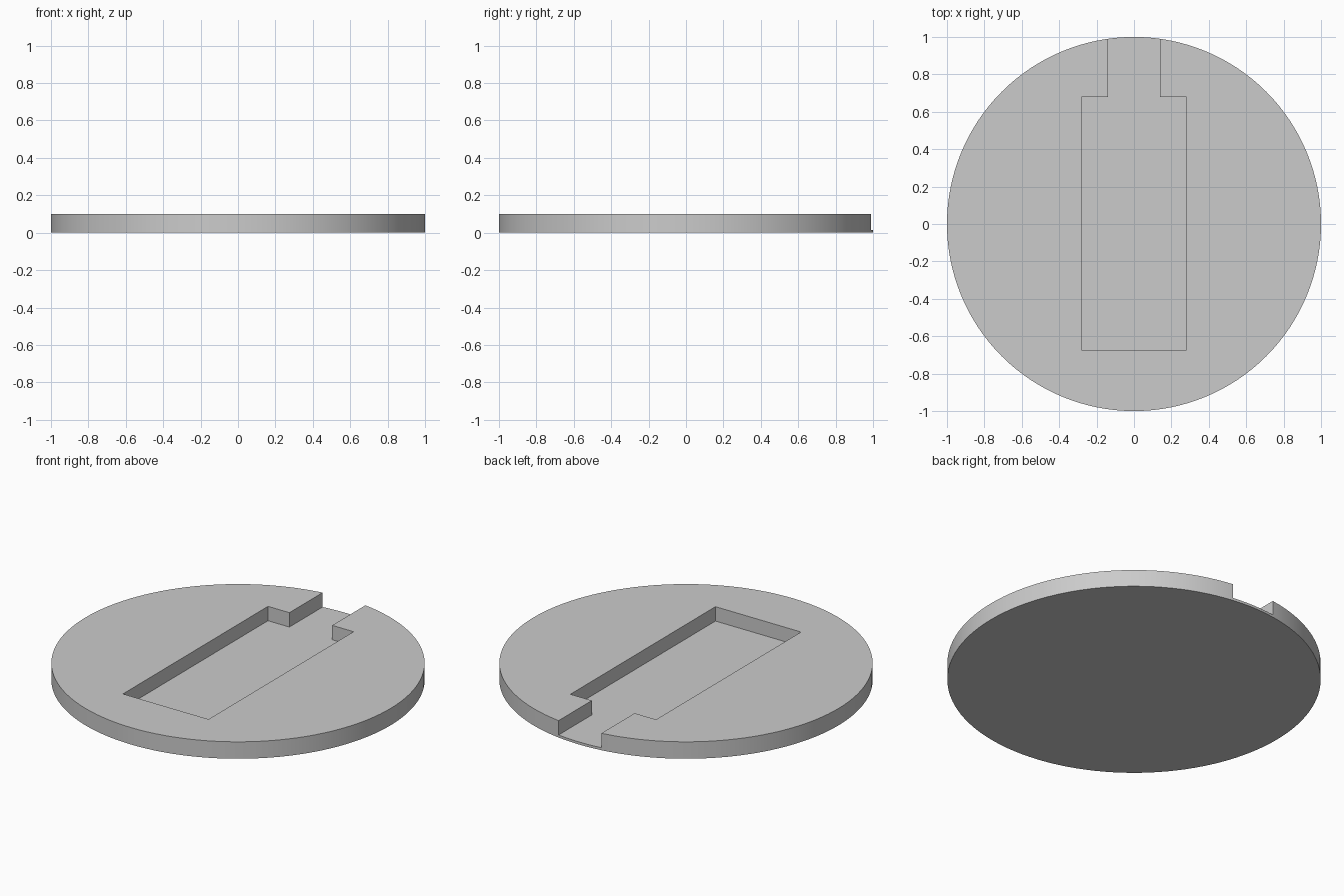
import bpy
import bmesh
import math

HEIGHT = 0.1
FLOOR = 0.015

default = bpy.data.objects.get("Cube")
if default:
    bpy.data.objects.remove(default, do_unlink=True)

# Single flat grey
grey = bpy.data.materials.new("plain grey")
grey.use_nodes = True
colour = (0.6, 0.6, 0.6, 1)
grey.diffuse_color = colour
grey.node_tree.nodes["Principled BSDF"].inputs["Base Color"].default_value = colour


def prism(name, outline, bottom, top):
    """Extrude a closed outline upwards into a solid."""
    bm = bmesh.new()
    base = bm.faces.new([bm.verts.new((x, y, bottom)) for x, y in outline])
    extruded = bmesh.ops.extrude_face_region(bm, geom=[base], use_keep_orig=True)
    verts = [v for v in extruded["geom"] if isinstance(v, bmesh.types.BMVert)]
    bmesh.ops.translate(bm, verts=verts, vec=(0, 0, top - bottom))
    bmesh.ops.recalc_face_normals(bm, faces=bm.faces)
    mesh = bpy.data.meshes.new(name)
    bm.to_mesh(mesh)
    bm.free()
    mesh.materials.append(grey)
    obj = bpy.data.objects.new(name, mesh)
    bpy.context.collection.objects.link(obj)
    return obj


# Round base disc
SIDES = 128
circle = [(math.cos(math.tau * i / SIDES), math.sin(math.tau * i / SIDES))
          for i in range(SIDES)]
disc = prism("round_base", circle, 0, HEIGHT)

# Rectangular pocket with a narrower channel open at the back edge
half = [(0.28, -0.675), (0.28, 0.68), (0.14, 0.68), (0.14, 1.2)]
pocket = half + [(-x, y) for x, y in reversed(half)]
cutter = prism("pocket_cutter", pocket, FLOOR, HEIGHT + 0.1)

cut = disc.modifiers.new("pocket", "BOOLEAN")
cut.operation = "DIFFERENCE"
cut.solver = "EXACT"
cut.object = cutter
bpy.context.view_layer.objects.active = disc
bpy.ops.object.modifier_apply(modifier=cut.name)
bpy.data.objects.remove(cutter, do_unlink=True)

# Smooth rim, crisp edges
bpy.ops.object.select_all(action="DESELECT")
disc.select_set(True)
bpy.ops.object.shade_smooth_by_angle(angle=math.radians(30))
